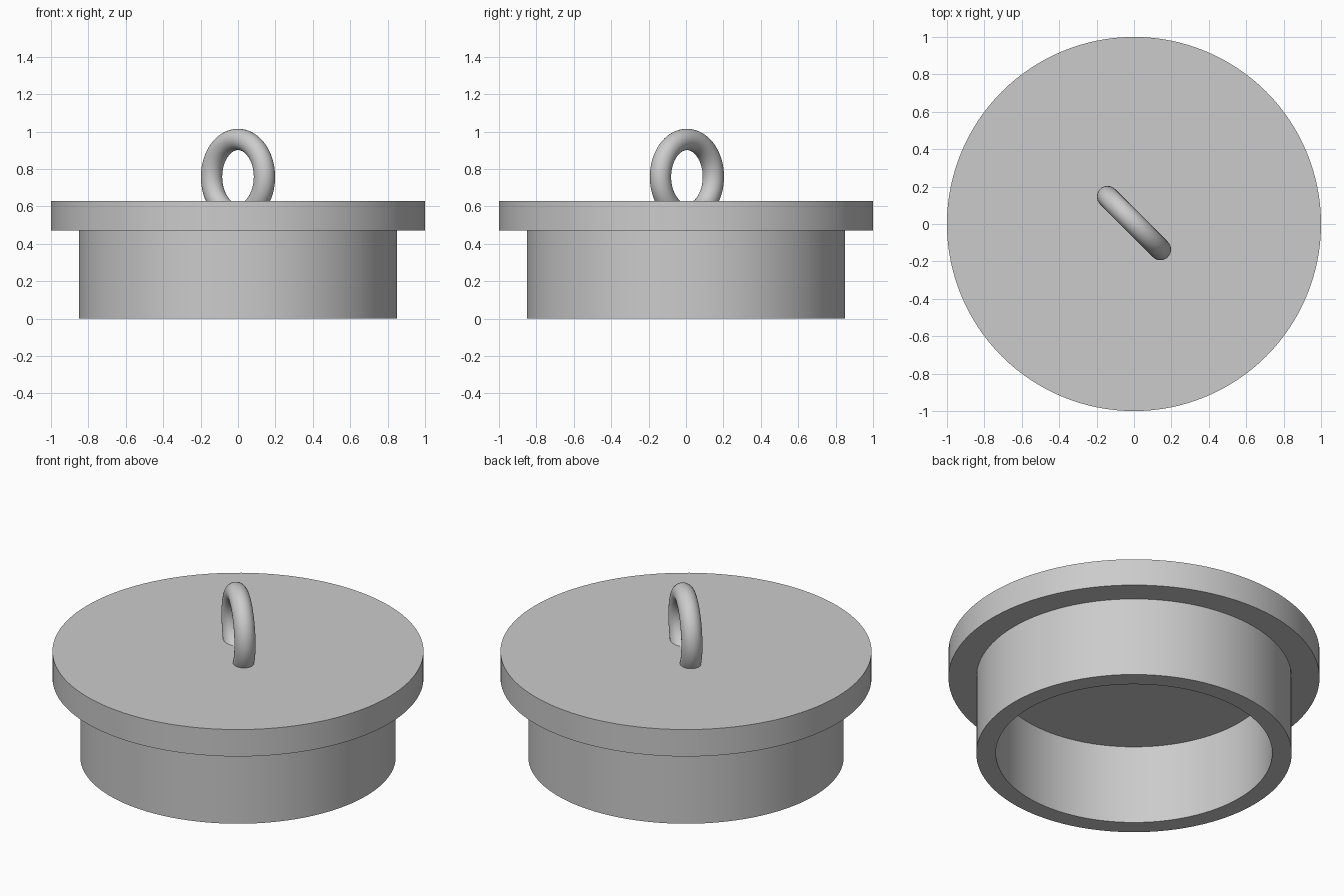
import bpy
import bmesh
import math
from mathutils import Matrix

cube = bpy.data.objects.get("Cube")
if cube:
    bpy.data.objects.remove(cube, do_unlink=True)

# Single grey finish
grey = bpy.data.materials.new("plain grey")
grey.use_nodes = True
colour = (0.6, 0.6, 0.6, 1)
grey.diffuse_color = colour
grey.node_tree.nodes["Principled BSDF"].inputs["Base Color"].default_value = colour


def finish(obj, name):
    obj.name = obj.data.name = name
    obj.data.materials.append(grey)
    bpy.ops.object.select_all(action="DESELECT")
    obj.select_set(True)
    bpy.context.view_layer.objects.active = obj
    bpy.ops.object.shade_smooth_by_angle(angle=math.radians(30))


def lathe(name, profile, steps=128):
    """Revolve (radius, height) points around z."""
    bm = bmesh.new()
    verts = [bm.verts.new((r, 0, z)) for r, z in profile]
    edges = [bm.edges.new(pair) for pair in zip(verts, verts[1:])]
    bmesh.ops.spin(bm, geom=verts + edges, cent=(0, 0, 0), axis=(0, 0, 1),
                   angle=math.tau, steps=steps, use_merge=True)
    bmesh.ops.remove_doubles(bm, verts=bm.verts, dist=0.0001)
    bmesh.ops.recalc_face_normals(bm, faces=bm.faces)
    mesh = bpy.data.meshes.new(name)
    bm.to_mesh(mesh)
    bm.free()
    obj = bpy.data.objects.new(name, mesh)
    bpy.context.collection.objects.link(obj)
    finish(obj, name)


# Lid: wide flange disc with a hollow skirt below
top, ledge = 0.63, 0.47
lathe("lid_body", [(0, top), (1, top), (1, ledge), (0.85, ledge),
                   (0.85, 0), (0.745, 0), (0.745, ledge), (0, ledge)])

# Upright lifting ring on the diagonal, sunk into the flange
bpy.ops.mesh.primitive_torus_add(major_radius=0.2, minor_radius=0.057,
                                 major_segments=64, minor_segments=32)
ring = bpy.context.object
ring.data.transform(Matrix.Translation((0, 0.005, 0.758))
                    @ Matrix.Rotation(math.radians(-45), 4, "Z")
                    @ Matrix.Rotation(math.radians(90), 4, "X"))
finish(ring, "lifting_ring")
